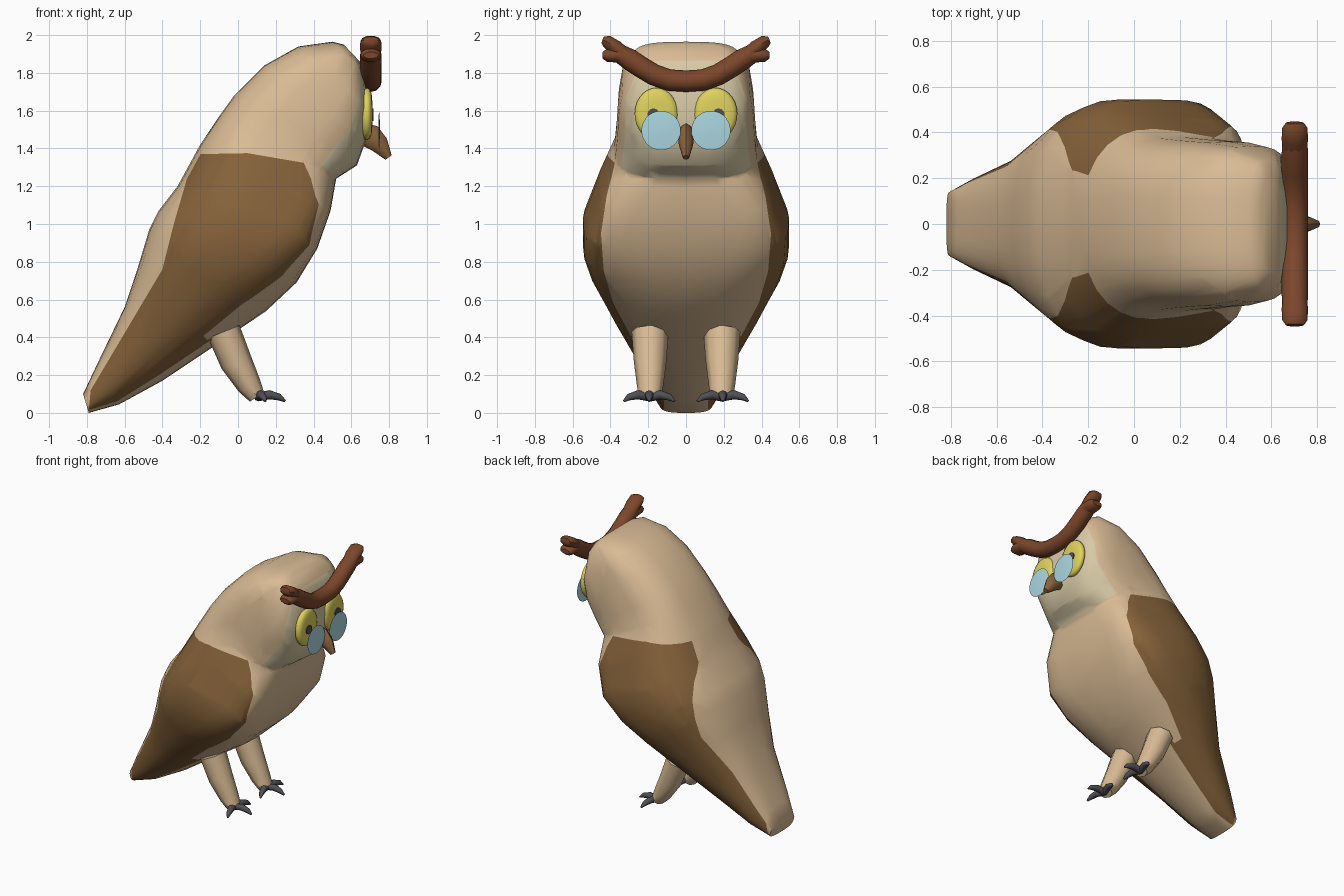
import bpy, bmesh, math
from mathutils import Vector

if "Cube" in bpy.data.objects:
    bpy.data.objects.remove(bpy.data.objects["Cube"])


def material(name, rgb):
    m = bpy.data.materials.new(name)
    m.diffuse_color = (*rgb, 1)
    m.use_nodes = True
    m.node_tree.nodes["Principled BSDF"].inputs["Base Color"].default_value = m.diffuse_color
    return m


TAN = material("tan feathers", (0.70, 0.50, 0.30))
BROWN = material("wing brown", (0.235, 0.122, 0.042))
CREAM = material("cream face", (0.68, 0.59, 0.38))
RUST = material("rust brow", (0.20, 0.062, 0.024))
YELLOW = material("yellow eye", (0.74, 0.64, 0.11))
BLUE = material("pale blue lens", (0.41, 0.68, 0.75))
GREY = material("dark grey", (0.08, 0.08, 0.09))
BEAK = material("beak brown", (0.26, 0.125, 0.045))


def finish(name, bm, mats, angle=50):
    bmesh.ops.recalc_face_normals(bm, faces=bm.faces[:])
    mesh = bpy.data.meshes.new(name)
    bm.to_mesh(mesh)
    bm.free()
    ob = bpy.data.objects.new(name, mesh)
    bpy.context.collection.objects.link(ob)
    for m in mats:
        mesh.materials.append(m)
    bpy.ops.object.select_all(action='DESELECT')
    ob.select_set(True)
    bpy.context.view_layer.objects.active = ob
    bpy.ops.object.shade_smooth_by_angle(angle=math.radians(angle))
    return ob


def skin(bm, rings):
    """Join rings of points into a capped tube."""
    loops = [[bm.verts.new(p) for p in ring] for ring in rings]
    n = len(loops[0])
    for a, b in zip(loops, loops[1:]):
        for i in range(n):
            j = (i + 1) % n
            bm.faces.new((a[i], a[j], b[j], b[i]))
    bm.faces.new(loops[0][::-1])
    bm.faces.new(loops[-1])


def tube(bm, path, radii, side_axis, sides=8):
    """Sweep an ellipse; radii are (along side_axis, across it)."""
    pts = [Vector(p) for p in path]
    rings = []
    for k, p in enumerate(pts):
        t = (pts[min(k + 1, len(pts) - 1)] - pts[max(k - 1, 0)]).normalized()
        u = Vector(side_axis)
        u = (u - t * u.dot(t)).normalized()
        v = t.cross(u)
        ru, rv = radii[k]
        rings.append([p + u * ru * math.cos(a) + v * rv * math.sin(a)
                      for a in (2 * math.pi * i / sides for i in range(sides))])
    skin(bm, rings)


def inside(x, z, poly):
    hit = False
    for (x1, z1), (x2, z2) in zip(poly, poly[1:] + poly[:1]):
        if (z1 > z) != (z2 > z) and x < x1 + (z - z1) * (x2 - x1) / (z2 - z1):
            hit = not hit
    return hit


# Body and head: slices from tail to crown
# (back x, back z, front x, front z, half width, back power, front power)
slices = [
    (-0.82, 0.10, -0.79, 0.00, 0.14, 3, 3),
    (-0.74, 0.27, -0.63, 0.045, 0.20, 3, 2.2),
    (-0.60, 0.56, -0.40, 0.17, 0.285, 2.6, 2.1),
    (-0.53, 0.77, -0.13, 0.35, 0.40, 2.4, 2.2),
    (-0.47, 0.97, 0.15, 0.54, 0.505, 2.4, 2.4),
    (-0.42, 1.07, 0.31, 0.69, 0.545, 2.4, 3),
    (-0.32, 1.20, 0.42, 0.87, 0.545, 2.4, 4.5),
    (-0.20, 1.42, 0.49, 1.07, 0.46, 2.4, 5.5),
    (-0.10, 1.57, 0.52, 1.24, 0.38, 3, 3.6),
    (-0.02, 1.68, 0.63, 1.31, 0.37, 3, 2.6),
    (0.14, 1.84, 0.68, 1.45, 0.36, 3, 3.1),
    (0.32, 1.94, 0.695, 1.60, 0.34, 3, 3.5),
    (0.50, 1.965, 0.67, 1.80, 0.278, 3, 3),
    (0.56, 1.95, 0.645, 1.86, 0.21, 3, 3),
]
rings = []
for xb, zb, xf, zf, w, nb, nf in slices:
    ring = []
    for i in range(32):
        a = 2 * math.pi * i / 32
        c, s = math.cos(a), math.sin(a)
        n = nf if c > 0 else nb
        d = math.copysign(abs(c) ** (2 / n), c)
        y = math.copysign(abs(s) ** (2 / n), s) * w
        ring.append(((xb + xf) / 2 + d * (xf - xb) / 2, y,
                     (zb + zf) / 2 + d * (zf - zb) / 2))
    rings.append(ring)
body = bmesh.new()
skin(body, rings)

# Side outlines of the wing and face patches, cut cleanly into the body
wing = [(-0.79, 0.015), (-0.64, 0.06), (-0.38, 0.225), (-0.10, 0.415), (0.15, 0.53),
        (0.33, 0.66), (0.46, 0.86), (0.53, 1.05), (0.51, 1.20), (0.43, 1.31),
        (0.05, 1.375), (-0.20, 1.37), (-0.27, 1.24), (-0.34, 1.0), (-0.40, 0.76),
        (-0.78, 0.12)]
face = [(0.64, 1.89), (0.63, 1.70), (0.60, 1.52), (0.44, 1.31), (0.525, 1.24),
        (0.80, 1.24), (0.80, 1.89)]
# Breast edge of the wing: (half width, height)
breast = [(0.29, 0.40), (0.385, 0.58), (0.435, 0.75), (0.45, 0.95), (0.42, 1.15),
          (0.375, 1.33)]


def cut(p, q, to3d, normal, key):
    """Slice the body faces near segment p-q along its plane."""
    near = [f for f in body.faces
            if any(min(p[1], q[1]) - 0.03 <= v.co.z <= max(p[1], q[1]) + 0.03
                   or min(p[0], q[0]) - 0.03 <= v.co[key] <= max(p[0], q[0]) + 0.03
                   for v in f.verts)]
    geom = near + list({e for f in near for e in f.edges}) \
        + list({v for f in near for v in f.verts})
    bmesh.ops.bisect_plane(body, geom=geom, dist=0.0005, plane_co=to3d, plane_no=normal)


for poly in (wing, face):
    for p, q in zip(poly, poly[1:] + poly[:1]):
        cut(p, q, (p[0], 0, p[1]), (q[1] - p[1], 0, p[0] - q[0]), 0)
for s in (-1, 1):
    for p, q in zip(breast, breast[1:]):
        cut((s * p[0], p[1]), (s * q[0], q[1]), (0, s * p[0], p[1]),
            (0, q[1] - p[1], s * (p[0] - q[0])), 1)


def on_breast(c):
    if c.x < -0.34 + 0.72 * (c.z - 0.56):
        return False
    for (y1, z1), (y2, z2) in zip(breast, breast[1:]):
        if z1 <= c.z < z2:
            return abs(c.y) < y1 + (c.z - z1) * (y2 - y1) / (z2 - z1)
    return False


for f in body.faces:
    c = f.calc_center_median()
    f.material_index = (2 if inside(c.x, c.z, face)
                        else 1 if inside(c.x, c.z, wing) and abs(c.y) > 0.06
                        and not on_breast(c) else 0)
finish("body", body, [TAN, BROWN, CREAM])

# Forked brow across the face
brow = bmesh.new()
half = [(0.36, 1.908), (0.30, 1.872), (0.24, 1.832), (0.17, 1.79), (0.09, 1.762)]
path = [(0.703, -y, z) for y, z in half] + [(0.703, 0, 1.756)] \
    + [(0.703, y, z) for y, z in half[::-1]]
tube(brow, path, [(0.055, 0.048)] + [(0.058, 0.057)] * 9 + [(0.055, 0.048)], (1, 0, 0), 12)
for s in (-1, 1):
    for z_mid, z_tip, lift in ((1.932, 1.967, 0.008), (1.895, 1.893, 0.0)):
        tube(brow, [(0.703, s * 0.31, 1.88), (0.703, s * 0.37, z_mid),
                    (0.703, s * 0.42, z_tip), (0.703, s * 0.442, z_tip + lift)],
             [(0.05, 0.04), (0.058, 0.042), (0.055, 0.036), (0.04, 0.018)], (1, 0, 0), 10)
finish("brow", brow, [RUST])

# Beak
beak = bmesh.new()
tube(beak, [(0.66, 0, 1.49), (0.70, 0, 1.465), (0.75, 0, 1.42), (0.797, 0, 1.352)],
     [(0.035, 0.05), (0.042, 0.065), (0.038, 0.05), (0.018, 0.02)], (0, 1, 0))
finish("beak", beak, [BEAK])


def puck(name, mat, y, z, ry, rz, steps, angle):
    """Disc facing +x; steps are (x, radius factor)."""
    bm = bmesh.new()
    tube(bm, [(x, y, z) for x, _ in steps],
         [(ry * k, rz * k) for _, k in steps], (0, 1, 0), 28)
    finish(name, bm, [mat], angle)


for s, label in ((-1, "right"), (1, "left")):
    # Eyes, pupils and lenses
    puck(label + "_eye", YELLOW, s * 0.157, 1.583, 0.115, 0.138,
         [(0.655, 0.8), (0.668, 0.97), (0.685, 1.0), (0.698, 0.94), (0.707, 0.8),
          (0.711, 0.5), (0.712, 0.1)], 60)
    puck(label + "_pupil", GREY, s * 0.172, 1.578, 0.033, 0.033,
         [(0.705, 1), (0.718, 1)], 40)
    puck(label + "_lens", BLUE, s * 0.132, 1.495, 0.104, 0.104,
         [(0.743, 0.1), (0.744, 0.7), (0.747, 1), (0.750, 0.7), (0.752, 0.1)], 60)

    # Legs
    y = s * 0.19
    leg = bmesh.new()
    tube(leg, [(-0.075, y, 0.43), (-0.01, y, 0.27), (0.06, y, 0.145), (0.10, y, 0.085)],
         [(0.098, 0.09), (0.086, 0.085), (0.07, 0.065), (0.058, 0.045)], (0, 1, 0))
    finish(label + "_leg", leg, [TAN])

    # Talons: one toe forward, two arching sideways
    toes = bmesh.new()
    y = s * 0.195
    for dx, dy in ((0.13, 0.0), (0.025, 0.135), (0.025, -0.135)):
        tube(toes, [(0.105, y, 0.085), (0.11 + dx * 0.45, y + dy * 0.45, 0.096),
                    (0.115 + dx * 0.8, y + dy * 0.8, 0.083), (0.12 + dx, y + dy, 0.062)],
             [(0.024, 0.022), (0.024, 0.024), (0.018, 0.018), (0.006, 0.006)], (0, 0, 1))
    finish(label + "_talons", toes, [GREY])
